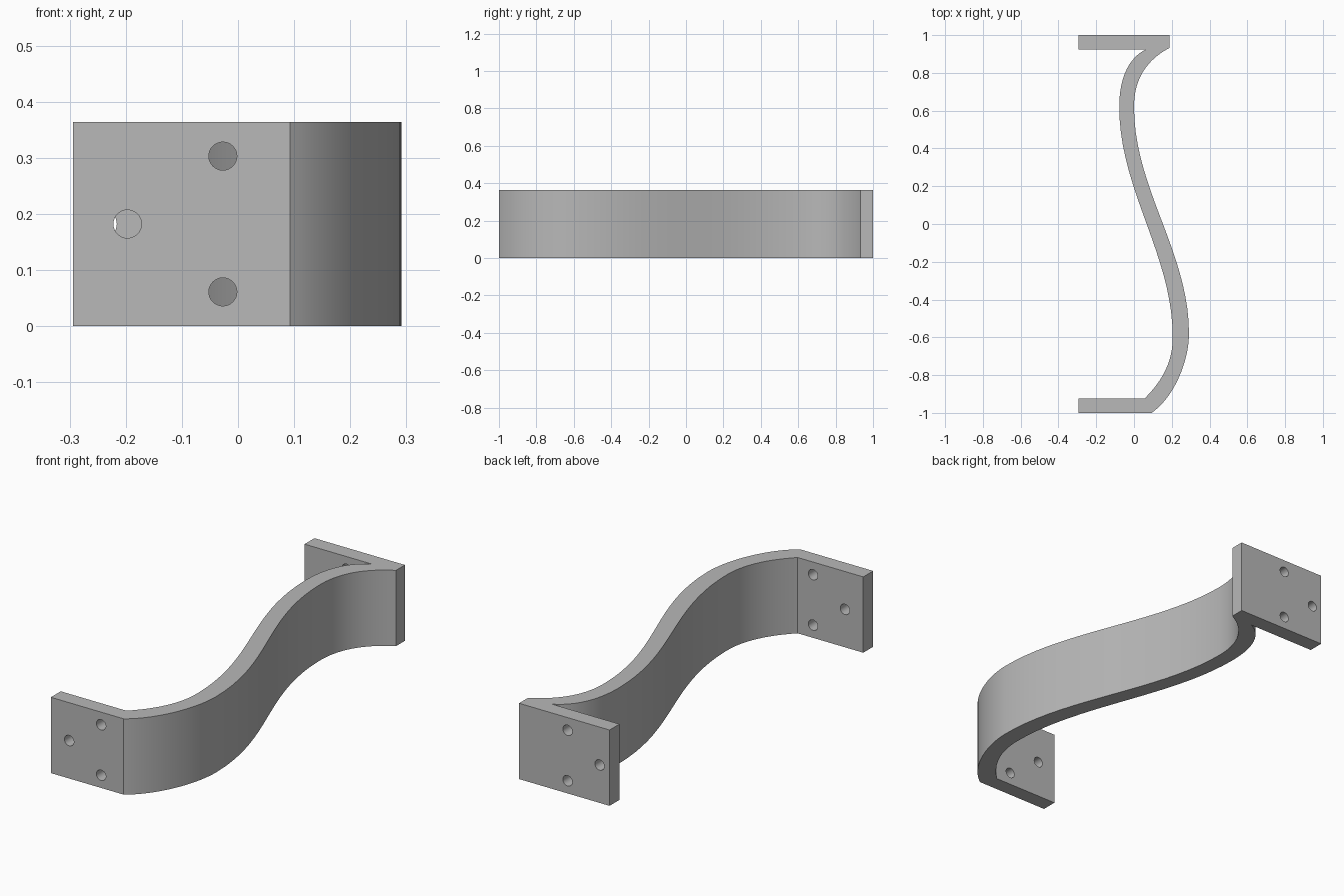
import bpy
import bmesh
from math import pi
from mathutils import Vector
from mathutils.geometry import interpolate_bezier

HEIGHT = 0.364
LEFT = -0.294      # free edge of both plates
STEPS = 20

cube = bpy.data.objects.get("Cube")
if cube:
    bpy.data.objects.remove(cube, do_unlink=True)

steel = bpy.data.materials.new("grey steel")
steel.use_nodes = True
grey = (0.48, 0.48, 0.48, 1)
steel.diffuse_color = grey
steel.node_tree.nodes["Principled BSDF"].inputs["Base Color"].default_value = grey


def side_curve(back, back_handle, crest, belly, front_handle, front):
    """One edge of the S-shaped strap, from back plate to front plate."""
    back, back_handle, crest, belly, front_handle, front = (
        Vector((*p, 0)) for p in (back, back_handle, crest, belly, front_handle, front))
    reach = Vector((0, 0.36 * (crest.y - belly.y), 0))
    bend = Vector((0, 0.15, 0))
    spans = [(back, back_handle, crest + bend, crest),
             (crest, crest - reach, belly + reach, belly),
             (belly, belly - bend, front_handle, front)]
    points = [back]
    for span in spans:
        points += interpolate_bezier(*span, STEPS)[1:]
    return [(p.x, p.y) for p in points]


# Outline seen from above: two plates joined by the strap
inner = side_curve((0.065, 0.925), (-0.03, 0.88), (-0.078, 0.62),
                   (0.205, -0.60), (0.13, -0.85), (0.055, -0.925))
outer = side_curve((0.187, 0.932), (0.07, 0.87), (0.0, 0.62),
                   (0.291, -0.58), (0.21, -0.92), (0.093, -1.0))
outline = ([(LEFT, 1.0), (LEFT, 0.925)] + inner
           + [(LEFT, -0.925), (LEFT, -1.0)] + outer[::-1] + [(0.187, 1.0)])

bm = bmesh.new()
base = bm.faces.new([bm.verts.new((x, y, 0)) for x, y in outline])
raised = bmesh.ops.extrude_face_region(bm, geom=[base], use_keep_orig=True)
top = [v for v in raised["geom"] if isinstance(v, bmesh.types.BMVert)]
bmesh.ops.translate(bm, vec=(0, 0, HEIGHT), verts=top)
bmesh.ops.recalc_face_normals(bm, faces=bm.faces[:])
mesh = bpy.data.meshes.new("s_bracket")
bm.to_mesh(mesh)
bm.free()
mesh.materials.append(steel)
bracket = bpy.data.objects.new("s_bracket", mesh)
bpy.context.collection.objects.link(bracket)

# Three bolt holes through each plate
for plate_y, first_x in ((-0.962, -0.197), (0.962, -0.241)):
    for dx, dz in ((0, 0), (0.17, 0.121), (0.17, -0.121)):
        bpy.ops.mesh.primitive_cylinder_add(
            vertices=32, radius=0.025, depth=0.1, rotation=(pi / 2, 0, 0),
            location=(first_x + dx, plate_y, HEIGHT / 2 + dz))
        cutter = bpy.context.object
        cutter.name = "hole_cutter"
        cutter.hide_render = True
        cutter.data.materials.append(steel)
        bpy.ops.object.select_all(action="DESELECT")
        bracket.select_set(True)
        bpy.context.view_layer.objects.active = bracket
        hole = bracket.modifiers.new("bolt_hole", "BOOLEAN")
        hole.operation = "DIFFERENCE"
        hole.solver = "EXACT"
        hole.object = cutter
        bpy.ops.object.modifier_apply(modifier=hole.name)
        bpy.data.objects.remove(cutter, do_unlink=True)

bpy.ops.object.shade_smooth_by_angle()
